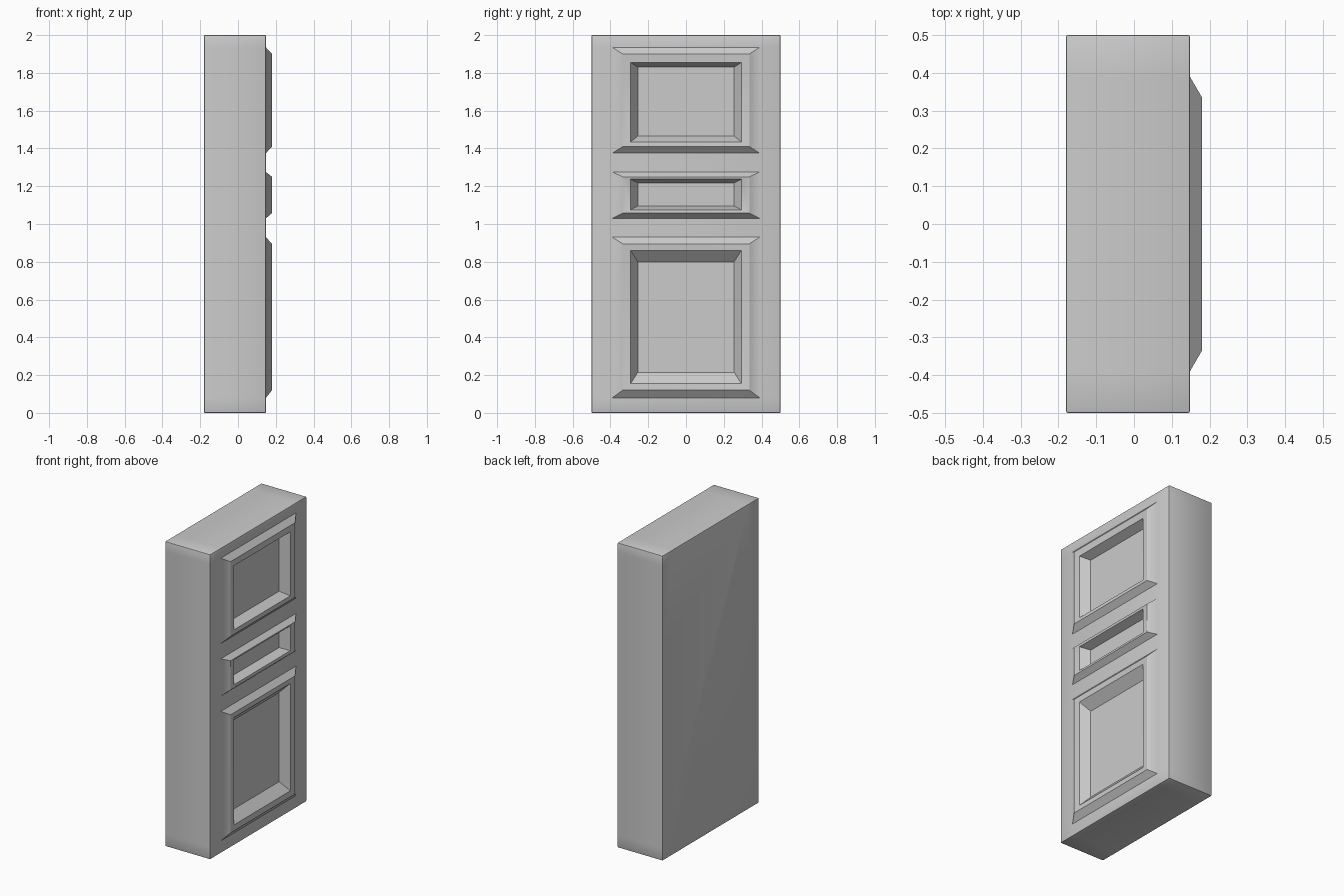
import bpy, bmesh

if "Cube" in bpy.data.objects:
    bpy.data.objects.remove(bpy.data.objects["Cube"])

FACE, BACK = 0.148, -0.18
HALF_W, HEIGHT = 0.5, 2.0

# Panel rings from outer edge to floor: x, half width y, bottom z, top z
YX = [(FACE, 0.39), (0.18, 0.335), (0.175, 0.293), (0.12, 0.255)]
PANELS = [
    [(0.08, 0.93), (0.12, 0.895), (0.155, 0.86), (0.215, 0.80)],
    [(1.03, 1.275), (1.058, 1.25), (1.075, 1.237), (1.095, 1.217)],
    [(1.375, 1.935), (1.41, 1.90), (1.435, 1.855), (1.465, 1.83)],
]

bm = bmesh.new()


def quad(points):
    return bm.faces.new([bm.verts.new(p) for p in points])


def ring(x, y, z0, z1):
    return [(x, -y, z0), (x, y, z0), (x, y, z1), (x, -y, z1)]


# Flat front stiles and rails around the panel openings
ys = [-HALF_W, -YX[0][1], YX[0][1], HALF_W]
zs = [0.0] + [z for p in PANELS for z in p[0]] + [HEIGHT]
for c in range(3):
    for r in range(len(zs) - 1):
        if c == 1 and r % 2 == 1:
            continue
        y0, y1, z0, z1 = ys[c], ys[c + 1], zs[r], zs[r + 1]
        quad([(FACE, y0, z0), (FACE, y1, z0), (FACE, y1, z1), (FACE, y0, z1)])

# Raised mouldings and sunken panel floors
for panel in PANELS:
    rings = [ring(x, y, *z) for (x, y), z in zip(YX, panel)]
    for a, b in zip(rings, rings[1:]):
        for i in range(4):
            j = (i + 1) % 4
            quad([a[i], a[j], b[j], b[i]])
    quad(rings[-1])
bmesh.ops.remove_doubles(bm, verts=bm.verts, dist=1e-5)

# Sides and back of the thick slab
border = [e for e in bm.edges if e.is_boundary]
res = bmesh.ops.extrude_edge_only(bm, edges=border)
rear = [g for g in res["geom"] if isinstance(g, bmesh.types.BMVert)]
for v in rear:
    v.co.x = BACK
bmesh.ops.contextual_create(
    bm, geom=[e for e in bm.edges if e.is_boundary])
bmesh.ops.recalc_face_normals(bm, faces=bm.faces)


# Small chamfer on the slab's outer edges
def sides(v):
    s = set()
    if abs(v.co.x - FACE) < 1e-4 or abs(v.co.x - BACK) < 1e-4:
        s.add(("x", v.co.x > 0))
    if abs(abs(v.co.y) - HALF_W) < 1e-4:
        s.add(("y", v.co.y > 0))
    if v.co.z < 1e-4 or v.co.z > HEIGHT - 1e-4:
        s.add(("z", v.co.z > 1))
    return s


rim = [e for e in bm.edges if len(sides(e.verts[0]) & sides(e.verts[1])) >= 2]
bmesh.ops.bevel(bm, geom=rim, offset=0.005, segments=2, profile=0.5,
                affect='EDGES')

mesh = bpy.data.meshes.new("panelled_door")
bm.to_mesh(mesh)
bm.free()
door = bpy.data.objects.new("panelled_door", mesh)
bpy.context.collection.objects.link(door)
bpy.context.view_layer.objects.active = door
door.select_set(True)
bpy.ops.object.shade_smooth_by_angle(angle=0.6)
